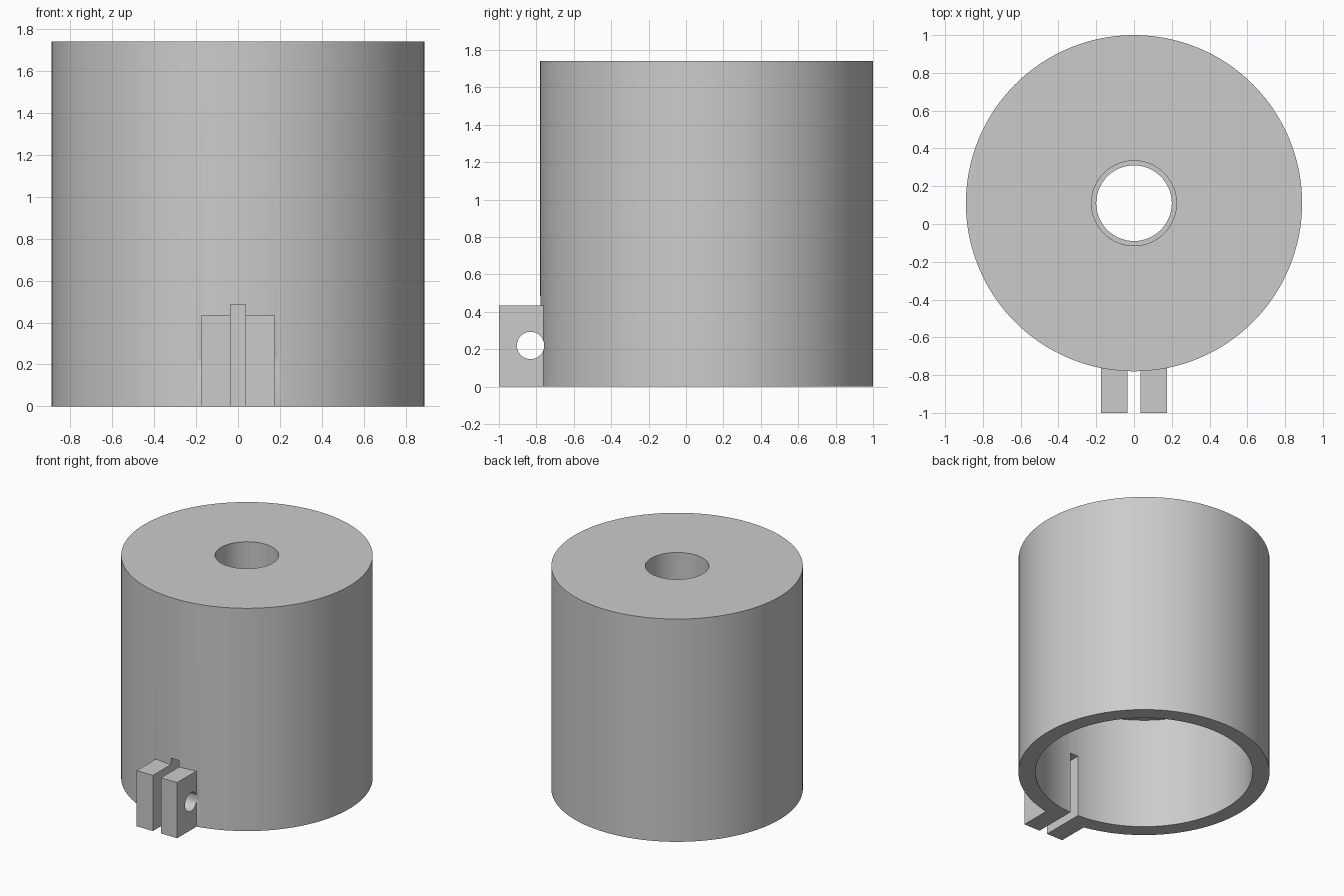
import bpy, bmesh, math
from mathutils import Matrix

if "Cube" in bpy.data.objects:
    bpy.data.objects.remove(bpy.data.objects["Cube"], do_unlink=True)

AXIS_Y = 0.11
SEGMENTS = 128

grey = bpy.data.materials.new("light grey")
grey.use_nodes = True
grey.diffuse_color = (0.6, 0.6, 0.6, 1)
grey.node_tree.nodes["Principled BSDF"].inputs["Base Color"].default_value = (0.6, 0.6, 0.6, 1)


def add_object(name, bm):
    bmesh.ops.recalc_face_normals(bm, faces=bm.faces)
    mesh = bpy.data.meshes.new(name)
    bm.to_mesh(mesh)
    bm.free()
    mesh.materials.append(grey)
    obj = bpy.data.objects.new(name, mesh)
    bpy.context.collection.objects.link(obj)
    return obj


def box(name, x0, x1, y0, y1, z0, z1):
    bm = bmesh.new()
    centre = ((x0 + x1) / 2, (y0 + y1) / 2, (z0 + z1) / 2)
    size = Matrix.Diagonal((x1 - x0, y1 - y0, z1 - z0, 1))
    bmesh.ops.create_cube(bm, size=1, matrix=Matrix.Translation(centre) @ size)
    return add_object(name, bm)


def lathe(name, profile):
    # Closed radius/height profile turned around the upright axis
    bm = bmesh.new()
    rings = []
    for r, z in profile:
        angles = [2 * math.pi * i / SEGMENTS for i in range(SEGMENTS)]
        rings.append([bm.verts.new((r * math.cos(a), AXIS_Y + r * math.sin(a), z)) for a in angles])
    for k, ring in enumerate(rings):
        above = rings[(k + 1) % len(rings)]
        for i in range(SEGMENTS):
            j = (i + 1) % SEGMENTS
            bm.faces.new((ring[i], ring[j], above[j], above[i]))
    return add_object(name, bm)


def combine(target, other, operation):
    # Apply a boolean and discard the helper
    mod = target.modifiers.new(operation.lower(), "BOOLEAN")
    mod.operation = operation
    mod.solver = "EXACT"
    mod.object = other
    other.hide_render = True
    bpy.context.view_layer.objects.active = target
    bpy.ops.object.modifier_apply(modifier=mod.name)
    bpy.data.objects.remove(other, do_unlink=True)


# Sleeve: wide socket below, stepped bore above
body = lathe("clamp_sleeve", [
    (0.77, 0), (0.89, 0), (0.89, 1.74), (0.225, 1.74),
    (0.225, 0.99), (0.2, 0.99), (0.2, 0.87), (0.77, 0.87)])

# Clamp lugs, as one block that the slot splits in two
combine(body, box("lug_block", -0.175, 0.175, -1, -0.72, 0, 0.435), "UNION")

# Slot through the lugs and the wall
combine(body, box("slot_cutter", -0.035, 0.035, -1.2, -0.4, -0.2, 0.485), "DIFFERENCE")

# Bolt hole across both lugs
bm = bmesh.new()
bmesh.ops.create_cone(bm, cap_ends=True, segments=48, radius1=0.073, radius2=0.073, depth=1,
                      matrix=Matrix.Translation((0, -0.831, 0.22)) @ Matrix.Rotation(math.pi / 2, 4, "Y"))
combine(body, add_object("bolt_hole_cutter", bm), "DIFFERENCE")

bpy.ops.object.select_all(action="DESELECT")
body.select_set(True)
bpy.context.view_layer.objects.active = body
bpy.ops.object.shade_smooth_by_angle(angle=math.radians(30))
